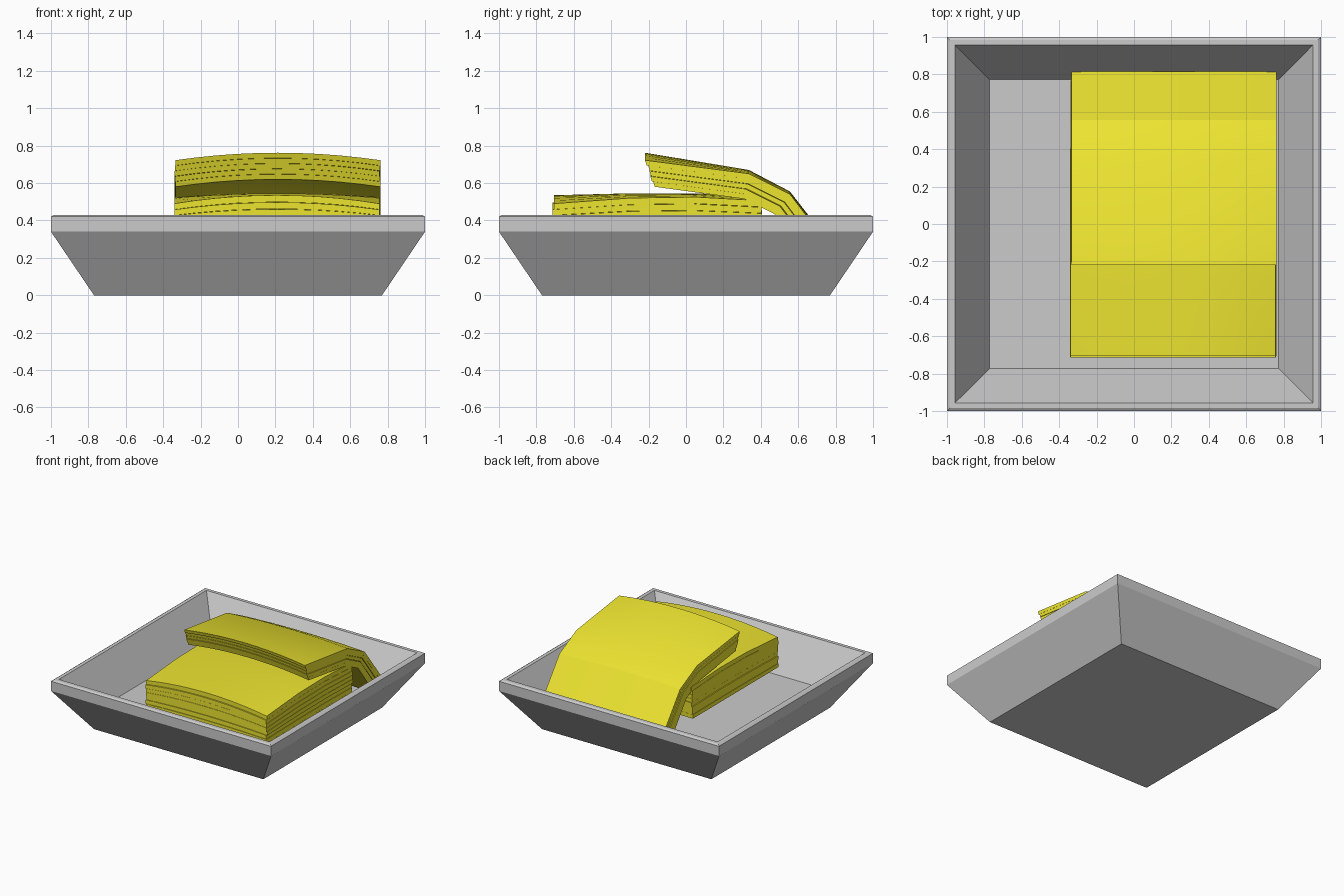
import bpy, bmesh, random

if "Cube" in bpy.data.objects:
    bpy.data.objects.remove(bpy.data.objects["Cube"])

random.seed(4)

yellow = bpy.data.materials.new("yellow")
yellow.diffuse_color = (0.85, 0.78, 0.03, 1)
yellow.use_nodes = True
yellow.node_tree.nodes["Principled BSDF"].inputs["Base Color"].default_value = yellow.diffuse_color


def finish(bm, name, mat=None, angle=0.5):
    bmesh.ops.recalc_face_normals(bm, faces=bm.faces)
    me = bpy.data.meshes.new(name)
    bm.to_mesh(me)
    bm.free()
    ob = bpy.data.objects.new(name, me)
    bpy.context.collection.objects.link(ob)
    if mat:
        me.materials.append(mat)
    bpy.context.view_layer.objects.active = ob
    ob.select_set(True)
    bpy.ops.object.shade_smooth_by_angle(angle=angle)
    ob.select_set(False)
    return ob


def loft(bm, rings):
    """Skin equal-length closed rings and cap both ends."""
    rings = [[bm.verts.new(p) for p in r] for r in rings]
    n = len(rings[0])
    for a, b in zip(rings, rings[1:]):
        for i in range(n):
            j = (i + 1) % n
            bm.faces.new((a[i], a[j], b[j], b[i]))
    bm.faces.new(rings[0])
    bm.faces.new(rings[-1])


# Square tray: outer wall, rim and sloping inside as square rings
bm = bmesh.new()
profile = [(0.77, 0), (1, 0.34), (1, 0.42), (0.985, 0.43), (0.957, 0.43), (0.772, 0.14)]
loft(bm, [[(-r, -r, z), (r, -r, z), (r, r, z), (-r, r, z)] for r, z in profile])
finish(bm, "tray")


# Stacks of thin bowed sheets between a lower and an upper lengthwise curve
def stack(name, lower, upper, count, segs=10):
    bm = bmesh.new()
    for i in range(count):
        dx, dy = random.uniform(-0.004, 0.004), random.uniform(-0.005, 0.005)
        curves = []
        for t in (i / count, (i + 0.96) / count if i < count - 1 else 1):
            curves.append([[a + (b - a) * t for a, b in zip(p, q)]
                           for p, q in zip(lower, upper)])
        outline = curves[0] + curves[1][::-1]
        rings = []
        for k in range(segs + 1):
            u = 2 * k / segs - 1
            rings.append([(0.21 + 0.548 * u + dx, y + dy, z - bow * u * u)
                          for y, z, bow in outline])
        loft(bm, rings)
    return finish(bm, name, yellow, 0.4)


# Curve points are y, z at the middle, and drop towards the sides
stack("flat_sheet_stack",
      [(-0.71, 0.24, 0), (-0.3, 0.24, 0), (0.05, 0.24, 0), (0.4, 0.24, 0)],
      [(-0.71, 0.535, 0.045), (-0.3, 0.545, 0.025), (0.05, 0.545, 0.02), (0.41, 0.525, 0.02)],
      8)
stack("folded_sheet_stack",
      [(-0.17, 0.62, 0.04), (0.31, 0.545, 0.03), (0.47, 0.46, 0.025), (0.69, 0.16, 0.02)],
      [(-0.215, 0.762, 0.04), (0.34, 0.67, 0.02), (0.56, 0.555, 0.015), (0.82, 0.22, 0.02)],
      5)
